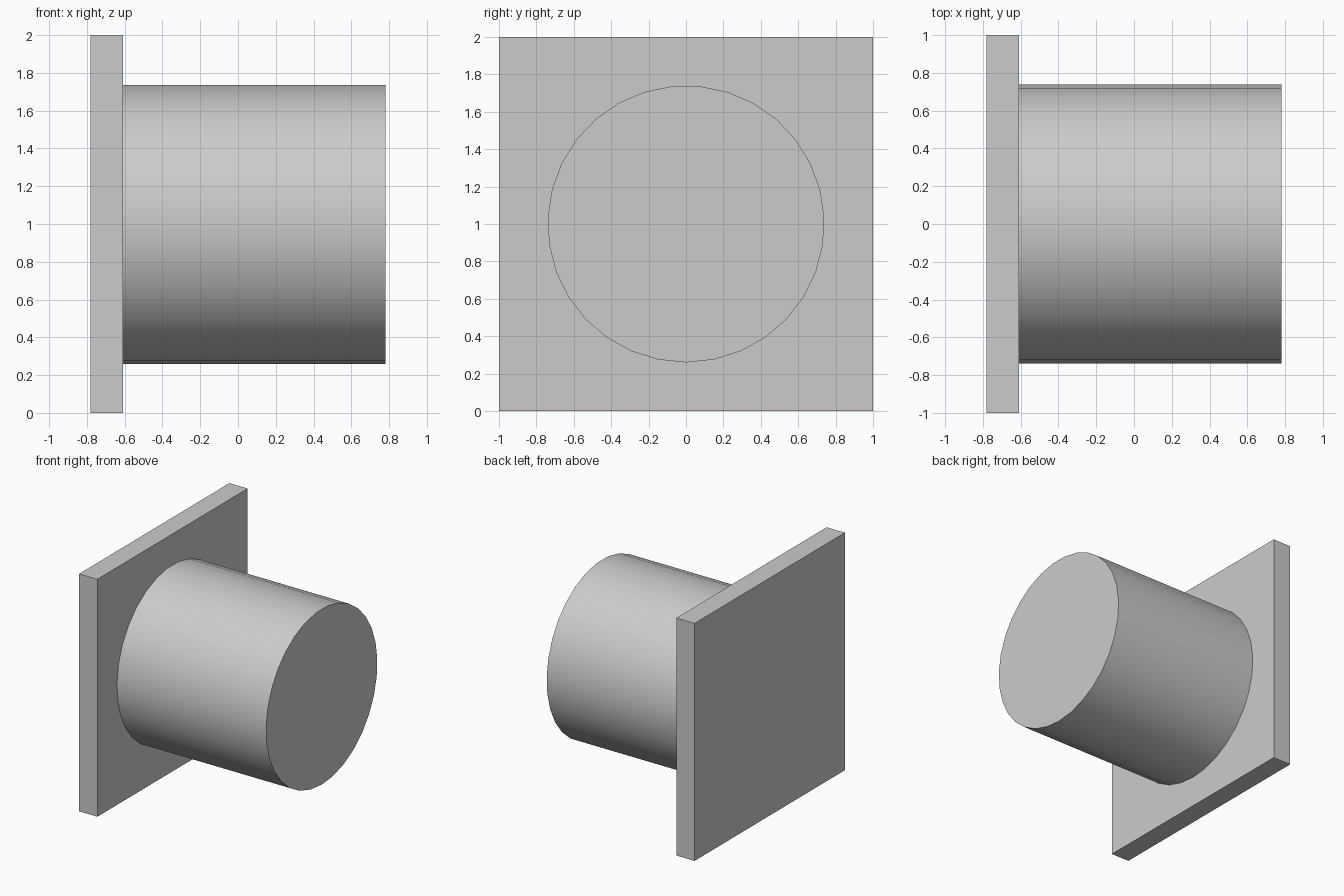
import bpy
import bmesh
from math import radians
from mathutils import Matrix

cube = bpy.data.objects.get("Cube")
if cube:
    bpy.data.objects.remove(cube, do_unlink=True)

# Single plain grey
grey = bpy.data.materials.new("plain_grey")
grey.use_nodes = True
colour = (0.6, 0.6, 0.6, 1)
grey.diffuse_color = colour
bsdf = next(n for n in grey.node_tree.nodes if n.type == "BSDF_PRINCIPLED")
bsdf.inputs["Base Color"].default_value = colour

BACK, JOINT, TIP = -0.78, -0.61, 0.78   # stations along x
MID = 1.0                               # height of the axis


def make_object(name, bm):
    mesh = bpy.data.meshes.new(name)
    bm.to_mesh(mesh)
    bm.free()
    mesh.materials.append(grey)
    obj = bpy.data.objects.new(name, mesh)
    bpy.context.collection.objects.link(obj)
    return obj


# Square mounting plate
bm = bmesh.new()
place = Matrix.Translation(((BACK + JOINT) / 2, 0, MID))
bmesh.ops.create_cube(bm, size=1, matrix=place @ Matrix.Diagonal((JOINT - BACK, 2, 2, 1)))
make_object("mounting_plate", bm)

# Round drum along x, with one corner pointing straight down
bm = bmesh.new()
turn = Matrix.Rotation(radians(-90), 4, "X") @ Matrix.Rotation(radians(90), 4, "Y")
place = Matrix.Translation(((JOINT + TIP) / 2, 0, MID))
bmesh.ops.create_cone(bm, cap_ends=True, segments=31, radius1=0.74, radius2=0.74,
                      depth=TIP - JOINT, matrix=place @ turn)
drum = make_object("drum", bm)

bpy.ops.object.select_all(action="DESELECT")
drum.select_set(True)
bpy.context.view_layer.objects.active = drum
bpy.ops.object.shade_smooth_by_angle(angle=radians(30))
